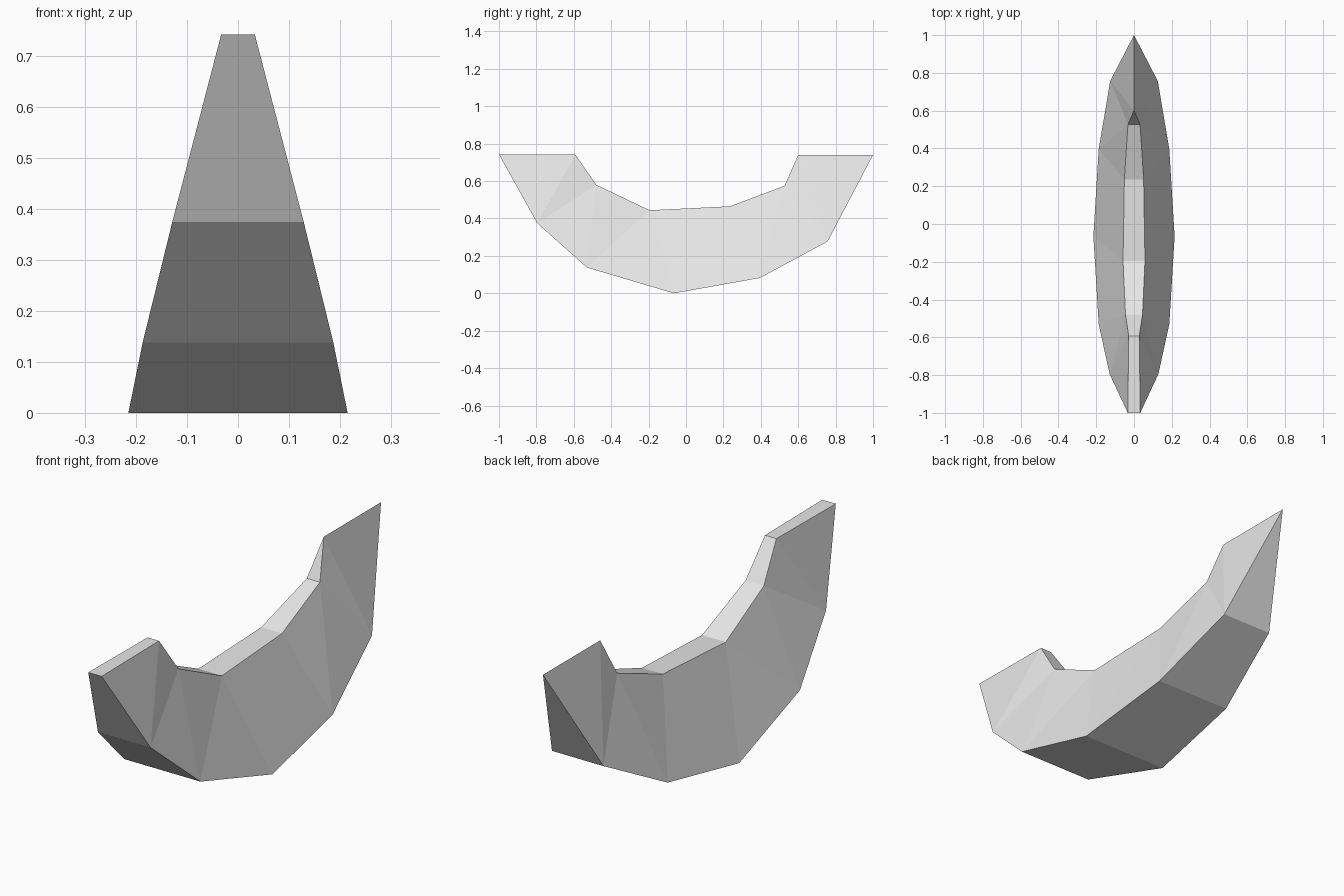
import bpy
import bmesh

cube = bpy.data.objects.get("Cube")
if cube:
    bpy.data.objects.remove(cube, do_unlink=True)

# One grey material
grey = bpy.data.materials.new("light grey")
grey.use_nodes = True
colour = (0.8, 0.8, 0.8, 1)
grey.diffuse_color = colour
grey.node_tree.nodes["Principled BSDF"].inputs["Base Color"].default_value = colour

# Rails from front to back: y, z, half width
keel = [(-1, .742, .033), (-.795, .374, .129), (-.53, .138, .187), (-.065, 0, .215),
        (.395, .082, .187), (.757, .277, .126), (1, .74, 0)]
spine = [(-.592, .742, .028), (-.48, .58, .045), (-.195, .444, .058),
         (.235, .465, .051), (.527, .575, .032), (.6, .74, 0)]

bm = bmesh.new()


def rail(points):
    """Return the right and left vertex rows; a zero width shares one vertex."""
    right, left = [], []
    for y, z, w in points:
        v = bm.verts.new((-w, y, z))
        right.append(v)
        left.append(bm.verts.new((w, y, z)) if w else v)
    return right, left


def face(*verts):
    bm.faces.new(list(dict.fromkeys(verts)))


keel_r, keel_l = rail(keel)
spine_r, spine_l = rail(spine)

# Keel and spine strips
for r, l in ((keel_r, keel_l), (spine_r, spine_l)):
    for i in range(len(r) - 1):
        face(r[i], r[i + 1], l[i + 1], l[i])

# Flat top of the front tip
face(keel_r[0], spine_r[0], spine_l[0], keel_l[0])

# Sloping sides, triangulated along the visible creases
for k, s in ((keel_r, spine_r), (keel_l, spine_l)):
    face(k[0], k[1], s[0])
    for i in range(len(s) - 1):
        face(s[i], k[i + 1], s[i + 1])
        face(s[i + 1], k[i + 1], k[i + 2])

bmesh.ops.recalc_face_normals(bm, faces=bm.faces)
mesh = bpy.data.meshes.new("curved_wedge")
bm.to_mesh(mesh)
bm.free()
mesh.materials.append(grey)
body = bpy.data.objects.new("curved_wedge", mesh)
bpy.context.collection.objects.link(body)
